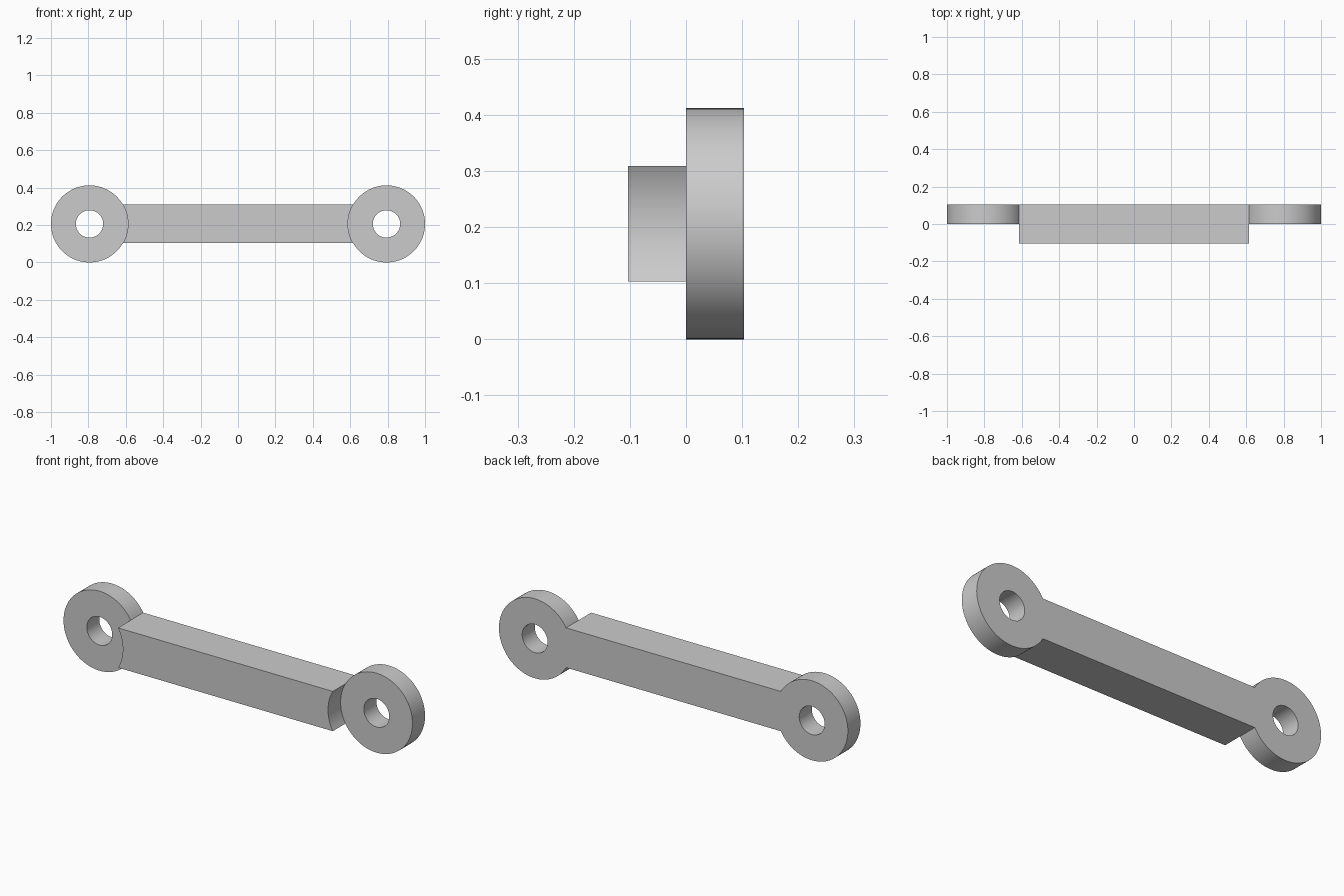
import bpy, bmesh
from math import pi, cos, sin

cube = bpy.data.objects.get("Cube")
if cube:
    bpy.data.objects.remove(cube)

R, HOLE = 0.206, 0.073      # eye outer and bore radius
H = R / 2                   # half height and half depth of the bar
CX, CZ = 1 - R, R           # eye centre
N = 96                      # segments per circle
J = N // 12                 # the bar meets the eye within 30 degrees of its axis

bm = bmesh.new()


def face(*points):
    bm.faces.new([bm.verts.new(p) for p in points])


def rim(r, i, y):
    a = pi + 2 * pi * i / N
    return (CX + r * cos(a), y, CZ + r * sin(a))


def middle(i, y):
    return (0, y, rim(R, i, y)[2])


for i in range(-N // 2, N // 2):
    k = i + 1
    # Eye: front and back annulus, bore
    for y in (0, H):
        face(rim(R, i, y), rim(R, k, y), rim(HOLE, k, y), rim(HOLE, i, y))
    face(rim(HOLE, i, 0), rim(HOLE, k, 0), rim(HOLE, k, H), rim(HOLE, i, H))
    if -J <= i < J:
        # Bar: concave end, front and back strips
        face(rim(R, i, -H), rim(R, k, -H), rim(R, k, 0), rim(R, i, 0))
        for y in (-H, H):
            face(rim(R, i, y), rim(R, k, y), middle(k, y), middle(i, y))
    else:
        # Eye outer wall
        face(rim(R, i, 0), rim(R, k, 0), rim(R, k, H), rim(R, i, H))

# Bar top and bottom
for i in (-J, J):
    face(rim(R, i, -H), rim(R, i, 0), rim(R, i, H), middle(i, H), middle(i, -H))

# Mirror the half and weld it into one closed solid
half = bm.verts[:] + bm.edges[:] + bm.faces[:]
bmesh.ops.mirror(bm, geom=half, axis='X', merge_dist=0)
bmesh.ops.remove_doubles(bm, verts=bm.verts[:], dist=1e-5)
bmesh.ops.recalc_face_normals(bm, faces=bm.faces[:])

mesh = bpy.data.meshes.new("link_arm")
bm.to_mesh(mesh)
bm.free()
link = bpy.data.objects.new("link_arm", mesh)
bpy.context.collection.objects.link(link)

# Plain grey finish
grey = bpy.data.materials.new("light_grey")
grey.use_nodes = True
color = (0.6, 0.6, 0.6, 1)
grey.diffuse_color = color
grey.node_tree.nodes["Principled BSDF"].inputs["Base Color"].default_value = color
mesh.materials.append(grey)

bpy.ops.object.select_all(action='DESELECT')
link.select_set(True)
bpy.context.view_layer.objects.active = link
bpy.ops.object.shade_smooth_by_angle(angle=pi / 6)
